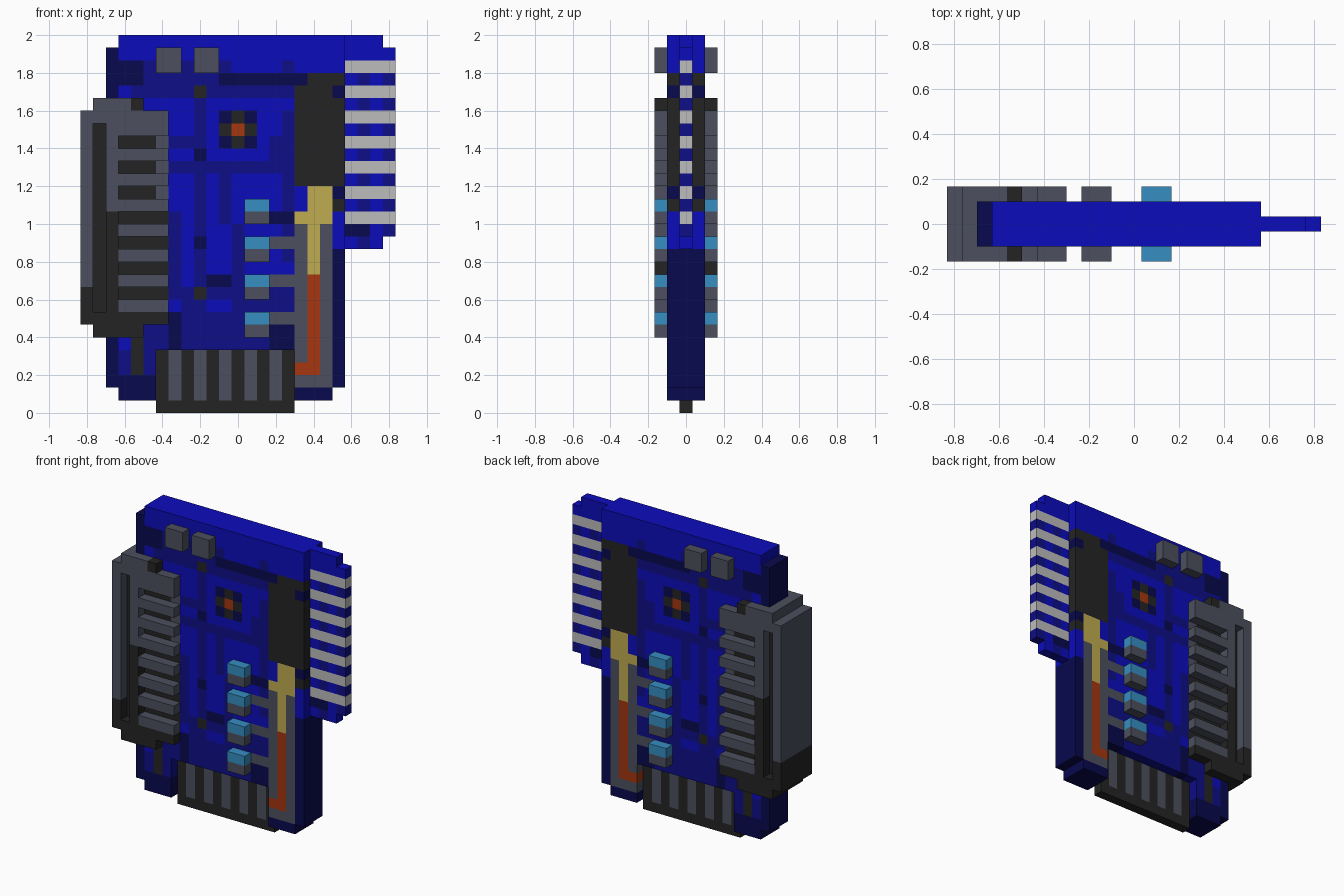
import bpy, bmesh

if "Cube" in bpy.data.objects:
    bpy.data.objects.remove(bpy.data.objects["Cube"], do_unlink=True)

U = 2 / 30                                   # one grid cell
THIN, BOARD, RAISED = 0.5, 1.5, 2.5          # half depths in cells

PALETTE = {
    "bright_blue": (12, 12, 188), "mid_blue": (14, 14, 136), "navy": (9, 9, 78),
    "black": (36, 36, 36), "slate_grey": (76, 80, 94), "pin_white": (188, 188, 188),
    "yellow": (192, 172, 80), "orange_red": (166, 54, 16), "sky_blue": (54, 142, 194),
}


def linear(c):
    c /= 255
    return c / 12.92 if c <= 0.04045 else ((c + 0.055) / 1.055) ** 2.4


MATS = {}
for mat_name, rgb in PALETTE.items():
    m = bpy.data.materials.new(mat_name)
    m.use_nodes = True
    col = tuple(linear(c) for c in rgb) + (1,)
    m.diffuse_color = col
    bsdf = m.node_tree.nodes["Principled BSDF"]
    bsdf.inputs["Base Color"].default_value = col
    bsdf.inputs["Roughness"].default_value = 0.8
    MATS[mat_name] = m


def cells_of(rects):
    return {(i, k) for a, b, c, d in rects for i in range(a, b) for k in range(c, d)}


def panel(name, cells, y0, y1, base, paint=()):
    """Extrude grid cells from y0 to y1; later paint rules cover earlier ones."""
    colour = {c: base for c in cells}
    for mat, rects in paint:
        for c in cells_of(rects) & cells:
            colour[c] = mat
    used = sorted(set(colour.values()))
    bm = bmesh.new()

    def face(pts, mat):
        f = bm.faces.new([bm.verts.new(((x - 12.5) * U, y * U, z * U)) for x, y, z in pts])
        f.material_index = used.index(mat)

    for (i, k), mat in colour.items():
        ring = [(i, k), (i + 1, k), (i + 1, k + 1), (i, k + 1)]
        face([(x, y0, z) for x, z in ring], mat)
        face([(x, y1, z) for x, z in reversed(ring)], mat)
        for n, (di, dk) in enumerate([(0, -1), (1, 0), (0, 1), (-1, 0)]):
            if (i + di, k + dk) not in cells:
                (ax, az), (bx, bz) = ring[n], ring[(n + 1) % 4]
                face([(ax, y0, az), (ax, y1, az), (bx, y1, bz), (bx, y0, bz)], mat)
    bmesh.ops.remove_doubles(bm, verts=bm.verts[:], dist=1e-5)
    bmesh.ops.recalc_face_normals(bm, faces=bm.faces[:])
    me = bpy.data.meshes.new(name)
    bm.to_mesh(me)
    bm.free()
    for u in used:
        me.materials.append(MATS[u])
    ob = bpy.data.objects.new(name, me)
    bpy.context.collection.objects.link(ob)


def both_sides(name, cells, base, paint=()):
    panel(name + "_front", cells, -RAISED, -BOARD, base, paint)
    panel(name + "_back", cells, BOARD, RAISED, base, paint)


# Circuit board with a notch for the edge connector
board = cells_of([(3, 20, 1, 30), (2, 21, 2, 29), (20, 21, 29, 30)]) - cells_of([(6, 17, 0, 5)])
traces_mid = [
    (2, 21, 1, 11), (3, 17, 25, 28), (9, 10, 5, 27), (11, 12, 15, 20), (7, 17, 19, 20),
    (15, 17, 20, 22), (16, 17, 12, 27), (7, 9, 21, 22), (7, 8, 11, 16), (12, 13, 10, 15),
]
traces_navy = [
    (2, 3, 2, 29), (3, 6, 1, 3), (17, 21, 1, 2), (20, 21, 2, 13), (3, 5, 26, 28),
    (11, 18, 26, 27), (20, 21, 25, 26), (17, 18, 26, 27), (7, 8, 5, 8), (9, 10, 20, 21),
    (10, 12, 10, 11), (15, 17, 5, 7), (15, 17, 15, 16), (9, 10, 13, 14), (20, 21, 17, 18),
]
highlights = [
    (3, 5, 5, 7), (8, 9, 10, 14), (15, 17, 11, 12), (10, 12, 8, 9), (3, 4, 25, 26),
    (10, 17, 24, 25), (12, 16, 27, 28), (15, 16, 14, 15), (7, 8, 8, 9),
]
eye = [("navy", [(11, 14, 21, 24)]),
       ("black", [(11, 14, 22, 23), (12, 13, 21, 24)]),
       ("orange_red", [(12, 13, 22, 23)])]
gauge = [("slate_grey", [(17, 20, 2, 15), (15, 17, 13, 14), (15, 17, 10, 11), (15, 17, 7, 8)]),
         ("yellow", [(18, 20, 15, 18), (17, 20, 15, 16), (18, 19, 11, 15)]),
         ("orange_red", [(18, 19, 3, 11), (17, 18, 3, 4)])]
panel("circuit_board", board, -BOARD, BOARD, "bright_blue", [
    ("mid_blue", traces_mid), ("navy", traces_navy), ("bright_blue", highlights),
    ("black", [(17, 21, 18, 26), (18, 21, 26, 27), (20, 21, 16, 17), (9, 10, 25, 26),
               (9, 10, 9, 10), (4, 5, 3, 6), (3, 7, 8, 23)]),
    ("navy", [(20, 21, 25, 26)]),
    ("slate_grey", [(6, 7, 16, 22)]),
] + gauge + eye)

# Thin pin tab with white contact rows
tab = cells_of([(21, 24, 13, 30), (24, 25, 14, 29)])
panel("pin_tab", tab, -THIN, THIN, "bright_blue", [
    ("mid_blue", [(22, 23, 13, 28), (24, 25, 14, 28)]),
    ("navy", [(21, 22, 14, 15), (22, 23, 14, 15)]),
    ("pin_white", [(21, 25, k, k + 1) for k in range(15, 28, 2)]),
])

# Thin edge connector with grey contact fingers
panel("edge_connector", cells_of([(6, 17, 0, 5)]), -THIN, THIN, "black", [
    ("slate_grey", [(i, i + 1, 1, 5) for i in range(7, 16, 2)]),
])

# Heat sink: full-depth spine plus raised frame and fins on both sides
sink_paint = [("black", [(0, 1, 7, 10), (1, 7, 6, 8), (2, 3, 6, 16), (4, 5, 24, 25)])]
panel("heat_sink_spine", cells_of([(0, 1, 7, 24), (1, 2, 6, 25)]), -BOARD, BOARD,
      "slate_grey", sink_paint + [("black", [(1, 2, 8, 23)])])
sink = cells_of([(0, 7, 7, 24), (1, 5, 6, 25)])
sink -= cells_of([(1, 2, 8, 23)])
sink -= cells_of([(3, 7, k, k + 1) for k in range(9, 22, 2)])
both_sides("heat_sink_fins", sink, "slate_grey", sink_paint)

# Small capacitors at the top
for n, i in enumerate((6, 9)):
    both_sides(f"capacitor_{n + 1}", cells_of([(i, i + 2, 27, 29)]), "slate_grey")

# Row of two-tone resistors
for n, k in enumerate((15, 12, 9, 6)):
    both_sides(f"resistor_{n + 1}", cells_of([(13, 15, k, k + 2)]), "slate_grey",
               [("sky_blue", [(13, 15, k + 1, k + 2)])])
